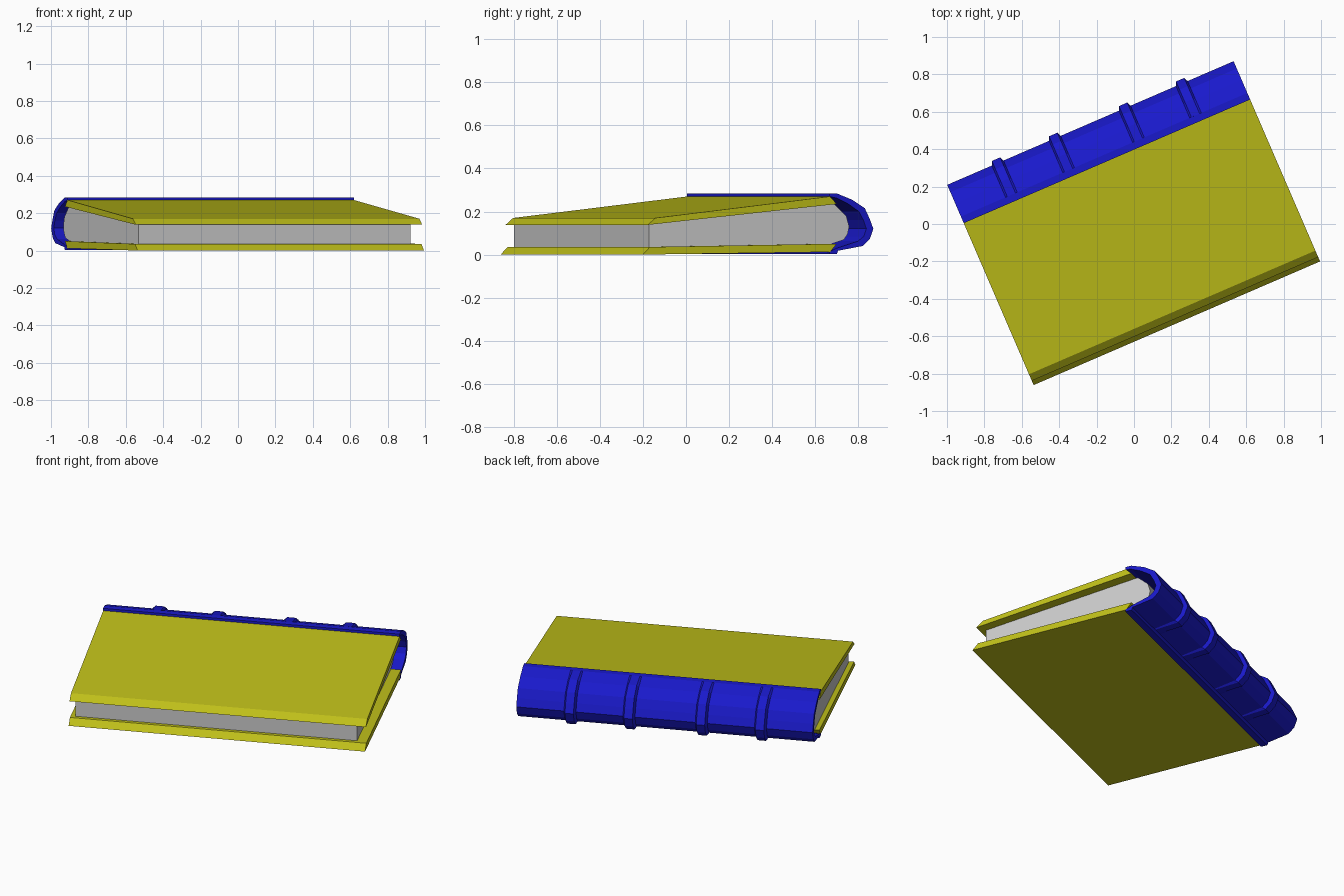
import bpy, bmesh, math
from mathutils import Matrix

if "Cube" in bpy.data.objects:
    bpy.data.objects.remove(bpy.data.objects["Cube"])

TURN = Matrix.Rotation(math.radians(23.35), 4, 'Z')


def material(name, color):
    m = bpy.data.materials.new(name)
    m.diffuse_color = color
    m.use_nodes = True
    m.node_tree.nodes["Principled BSDF"].inputs["Base Color"].default_value = m.diffuse_color
    return m


blue = material("blue_leather", (0.01, 0.01, 0.6, 1))
yellow = material("yellow_board", (0.52, 0.52, 0.01, 1))


def extrude_profile(name, profile, u0, u1, mat=None, flare=None):
    """Extrude a (v, z) outline along the spine; flare = wider outline for the middle rings."""
    bm = bmesh.new()
    rings = [(u0, profile), (u1, profile)]
    if flare:
        b = (u1 - u0) * 0.15
        rings = [(u0, profile), (u0 + b, flare), (u1 - b, flare), (u1, profile)]
    loops = [[bm.verts.new((u, v, z)) for v, z in p] for u, p in rings]
    n = len(profile)
    for a, c in zip(loops, loops[1:]):
        for i in range(n):
            j = (i + 1) % n
            bm.faces.new((a[i], a[j], c[j], c[i]))
    bm.faces.new(loops[0])
    bm.faces.new(loops[-1][::-1])
    bmesh.ops.recalc_face_normals(bm, faces=bm.faces)
    mesh = bpy.data.meshes.new(name)
    bm.to_mesh(mesh)
    bm.free()
    obj = bpy.data.objects.new(name, mesh)
    obj.matrix_world = TURN
    if mat:
        mesh.materials.append(mat)
    bpy.context.collection.objects.link(obj)
    return obj


# Boards with bevelled long edges
L = 0.834
extrude_profile("bottom_cover", [(-0.578, 0.0), (0.37, 0.012), (0.403, 0.05), (-0.543, 0.035)],
                -L, L, yellow)
extrude_profile("top_cover", [(-0.553, 0.138), (0.403, 0.235), (0.368, 0.27), (-0.515, 0.17)],
                -L, L, yellow)

# Page block, rounded at the spine
extrude_profile("pages", [(-0.522, 0.034), (0.40, 0.049), (0.462, 0.068), (0.482, 0.095),
                          (0.49, 0.13), (0.475, 0.18), (0.415, 0.234), (-0.522, 0.142)],
                -0.806, 0.778)

# Spine shell with flat lips over the boards
outer = [(0.403, 0.284), (0.48, 0.255), (0.545, 0.215), (0.57, 0.165), (0.588, 0.12),
         (0.57, 0.072), (0.535, 0.04), (0.41, 0.018)]
inner = [(0.403, 0.03), (0.51, 0.062), (0.54, 0.085), (0.553, 0.12), (0.538, 0.16),
         (0.515, 0.2), (0.46, 0.236), (0.403, 0.262)]
extrude_profile("spine", [(0.365, 0.284)] + outer + [(0.403, 0.002), (0.365, 0.002), (0.365, 0.013)]
                + inner + [(0.365, 0.27)], -L, L, blue)

# Raised bands across the spine
cv, cz = 0.40, 0.14
raised = [(cv + (v - cv) * 1.12, cz + (z - cz) * (1.12 if 0.02 < z < 0.28 else 1.0)) for v, z in outer]
back = [(cv + (v - cv) * 0.94, cz + (z - cz) * 0.94) for v, z in reversed(outer)]
for i, u in enumerate((-0.54, -0.207, 0.20, 0.532)):
    extrude_profile(f"spine_band_{i + 1}", outer + back, u - 0.034, u + 0.034, blue, raised + back)
